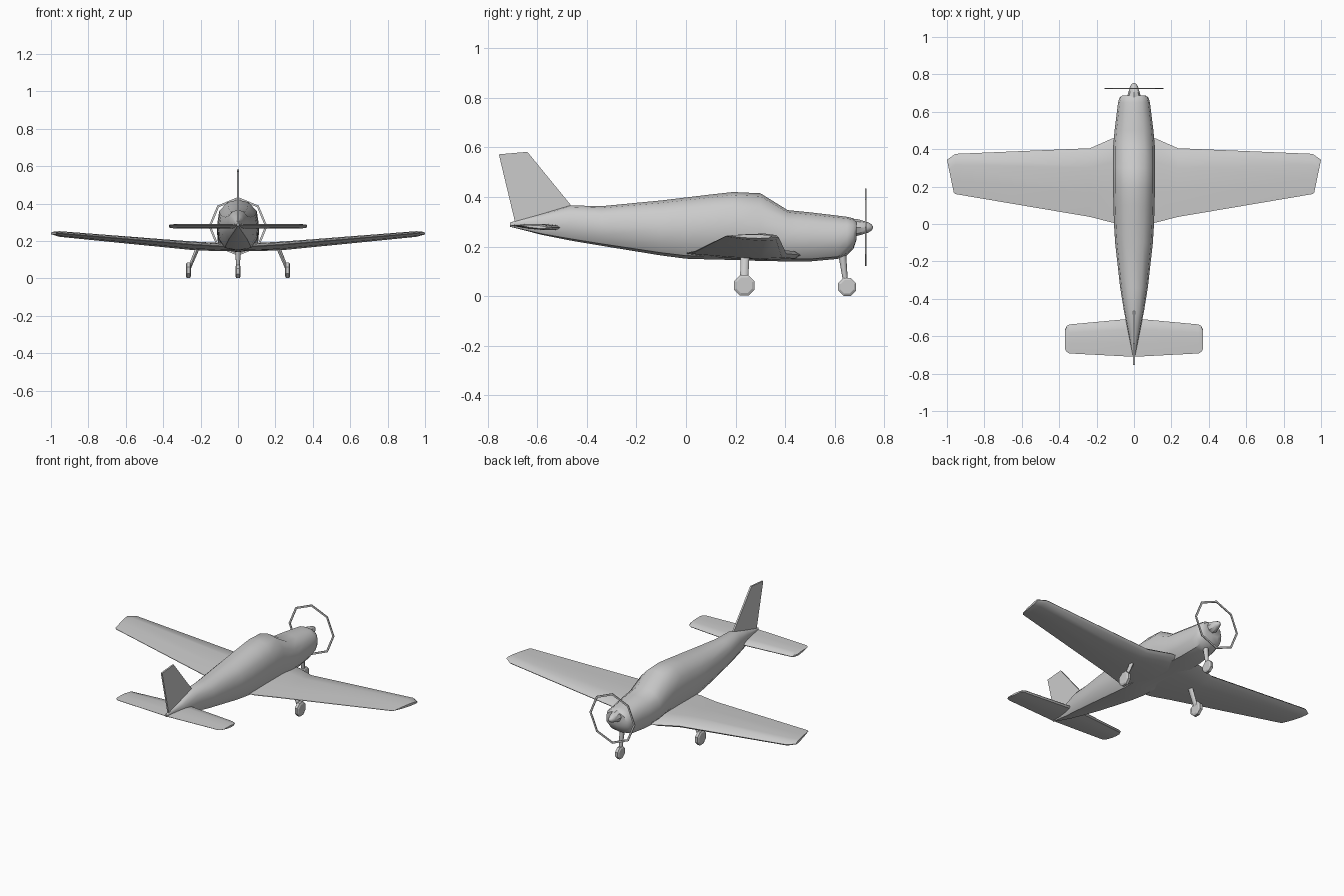
import bpy, bmesh, math
from mathutils import Vector

if "Cube" in bpy.data.objects:
    bpy.data.objects.remove(bpy.data.objects["Cube"])


def finish(name, bm, angle=None):
    bmesh.ops.recalc_face_normals(bm, faces=bm.faces)
    mesh = bpy.data.meshes.new(name)
    bm.to_mesh(mesh)
    bm.free()
    ob = bpy.data.objects.new(name, mesh)
    bpy.context.collection.objects.link(ob)
    if angle:
        bpy.ops.object.select_all(action='DESELECT')
        ob.select_set(True)
        bpy.context.view_layer.objects.active = ob
        bpy.ops.object.shade_smooth_by_angle(angle=math.radians(angle))
    return ob


def loft(name, rings, angle=None):
    """Skin a list of closed rings and cap both ends."""
    bm = bmesh.new()
    vs = [[bm.verts.new(p) for p in r] for r in rings]
    n = len(vs[0])
    for a, b in zip(vs, vs[1:]):
        for i in range(n):
            j = (i + 1) % n
            bm.faces.new((a[i], a[j], b[j], b[i]))
    bm.faces.new(vs[0])
    bm.faces.new(vs[-1])
    return finish(name, bm, angle)


def circle(center, r, n, axis, offset=0.0):
    """Ring of n points around the x or y axis."""
    c = Vector(center)
    pts = []
    for i in range(n):
        a = offset + 2 * math.pi * i / n
        u, v = r * math.cos(a), r * math.sin(a)
        pts.append(c + (Vector((0, u, v)) if axis == 'x' else Vector((u, 0, v))))
    return pts


# Fuselage: y, half width, bottom z, top z
stations = [
    (-0.71, 0.005, 0.28, 0.297), (-0.58, 0.031, 0.247, 0.333),
    (-0.47, 0.053, 0.225, 0.366), (-0.34, 0.074, 0.203, 0.363),
    (-0.10, 0.101, 0.164, 0.386), (0.0, 0.107, 0.151, 0.398),
    (0.10, 0.110, 0.148, 0.41), (0.19, 0.112, 0.146, 0.42),
    (0.30, 0.112, 0.142, 0.415), (0.41, 0.112, 0.14, 0.347),
    (0.50, 0.104, 0.14, 0.338), (0.61, 0.09, 0.15, 0.325),
    (0.65, 0.085, 0.165, 0.32), (0.675, 0.078, 0.19, 0.314),
    (0.687, 0.062, 0.225, 0.303)]
half = [(0.65, 0.05), (0.96, 0.25), (1.0, 0.5), (0.9, 0.78), (0.5, 0.955)]
section = [(0, 0)] + half + [(0, 1)] + [(-u, v) for u, v in reversed(half)]
loft("fuselage", [[(u * w, y, zb + v * (zt - zb)) for u, v in section]
                  for y, w, zb, zt in stations], 40)

# Spinner
loft("spinner", [circle((0, y, 0.277), r, 8, 'y') for y, r in
                 ((0.67, 0.036), (0.695, 0.033), (0.735, 0.021),
                  (0.748, 0.013), (0.754, 0.004))], 40)

# Propeller disc rim, a thin octagonal ring
bm = bmesh.new()
loops = [[bm.verts.new(p) for p in circle((0, y, 0.278), r, 8, 'y')]
         for y, r in ((0.723, 0.157), (0.728, 0.157), (0.728, 0.145), (0.723, 0.145))]
for k in range(4):
    a, b = loops[k], loops[(k + 1) % 4]
    for i in range(8):
        j = (i + 1) % 8
        bm.faces.new((a[i], a[j], b[j], b[i]))
finish("propeller_ring", bm)

# Wing: x, leading y, trailing y, middle z, thickness, trailing edge lift
airfoil = [(0, 0), (0.05, 0.33), (0.28, 0.5), (0.65, 0.32),
           (1, 0.04), (1, -0.04), (0.65, -0.4), (0.28, -0.5), (0.05, -0.33)]


def wing_ring(x, le, te, z, t, lift):
    return [(x, le + (te - le) * c, z + h * t + lift * c) for c, h in airfoil]


wing = [(0.0, 0.47, 0.0, 0.164, 0.04, 0.006), (0.11, 0.46, 0.006, 0.166, 0.044, 0.008),
        (0.235, 0.405, 0.038, 0.171, 0.046, 0.01), (0.955, 0.375, 0.16, 0.236, 0.03, 0.006),
        (0.975, 0.362, 0.21, 0.239, 0.024, 0.004), (1.0, 0.343, 0.325, 0.241, 0.01, 0)]
# Slanted tip: the last ring follows the edge from the leading to the trailing corner
rings = [wing_ring(*s) for s in wing[:4]]
tip = wing_ring(1.0, 0.343, 0.17, 0.24, 0.016, 0.004)
rings.append([(x - 0.036 * c, y, z) for (x, y, z), (c, h) in zip(tip, airfoil)])
mirrored = [[(-x, y, z) for x, y, z in r] for r in reversed(rings[1:])]
loft("wing", mirrored + rings, 35)

# Tailplane: x, leading y, trailing y, thickness
tail = [(0.0, -0.505, -0.71, 0.026), (0.345, -0.537, -0.692, 0.022),
        (0.36, -0.545, -0.684, 0.018), (0.369, -0.565, -0.668, 0.012)]
rings = [wing_ring(x, le, te, 0.276, t, 0.01) for x, le, te, t in tail]
mirrored = [[(-x, y, z) for x, y, z in r] for r in reversed(rings[1:])]
loft("tailplane", mirrored + rings, 35)

# Fin
fin = [(-0.69, 0.30), (-0.53, 0.30), (-0.465, 0.368), (-0.64, 0.582), (-0.755, 0.572)]
loft("fin", [[(x, y, z) for y, z in fin] for x in (-0.005, 0.005)])


def wheel(name, x, y, r, w):
    loft(name, [circle((x + dx, y, r * 0.96), q, 8, 'x', math.pi / 8) for dx, q in
                ((-w, r * 0.75), (-w * 0.6, r), (w * 0.6, r), (w, r * 0.75))], 20)


def strut(name, a, b, ra, rb):
    """Tapered leg; each radius is (half x, half y)."""
    loft(name, [[(p[0] + r[0] * math.cos(i * math.pi / 4),
                  p[1] + r[1] * math.sin(i * math.pi / 4), p[2]) for i in range(8)]
                for p, r in ((a, ra), (b, rb))], 50)


# Landing gear
wheel("nose_wheel", 0, 0.65, 0.039, 0.014)
strut("nose_strut", (0, 0.63, 0.17), (0, 0.645, 0.045), (0.016, 0.016), (0.009, 0.009))
for side, s in (("left", -1), ("right", 1)):
    wheel(side + "_main_wheel", s * 0.265, 0.235, 0.045, 0.014)
    strut(side + "_main_strut", (s * 0.215, 0.238, 0.165), (s * 0.262, 0.234, 0.05),
          (0.012, 0.018), (0.009, 0.016))
